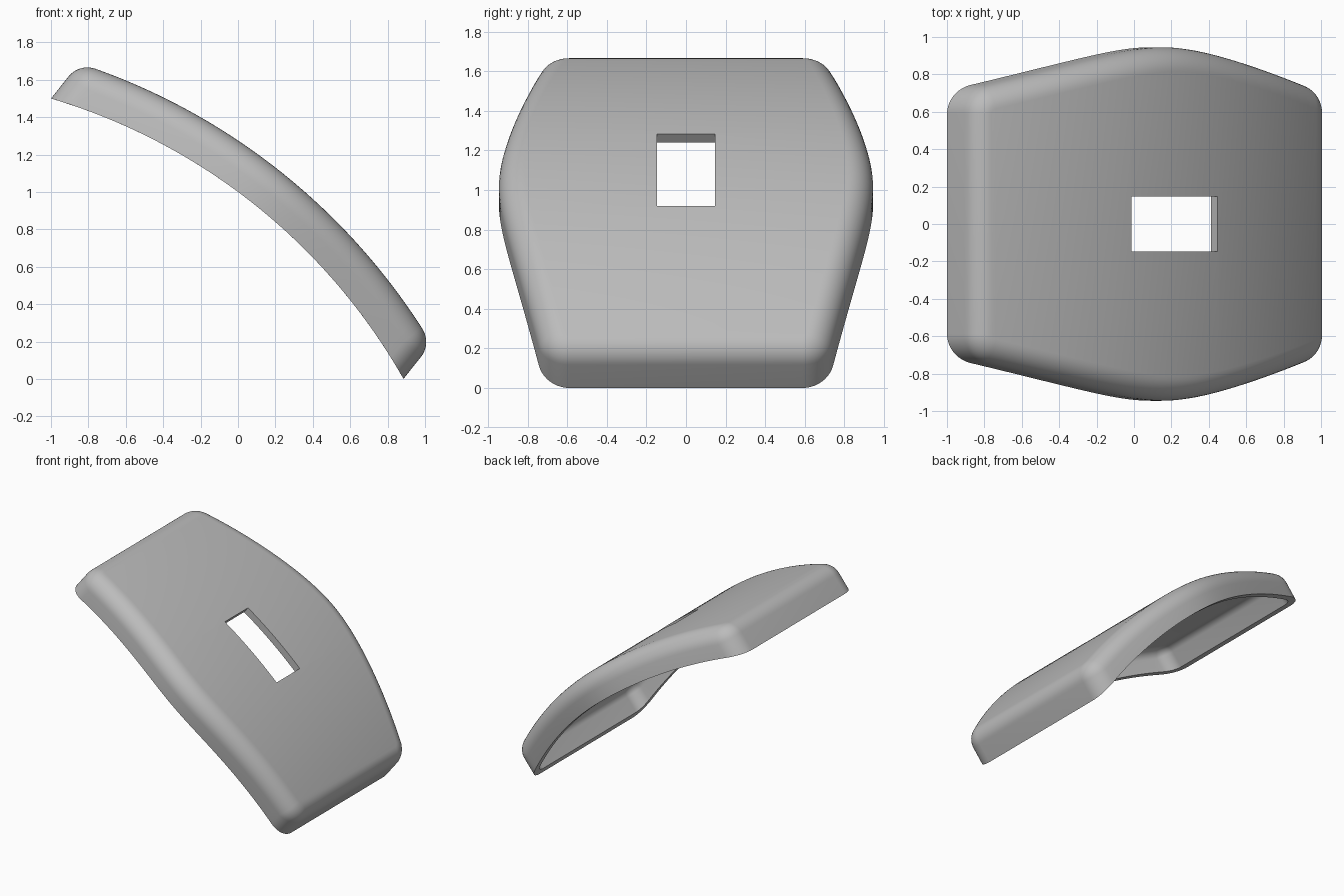
import bpy, bmesh, math
from mathutils import Vector, Matrix

cube = bpy.data.objects.get("Cube")
if cube:
    bpy.data.objects.remove(cube, do_unlink=True)

mat = bpy.data.materials.new("plain_grey")
mat.use_nodes = True
GREY = (0.5, 0.5, 0.5, 1)
mat.diffuse_color = GREY
mat.node_tree.nodes["Principled BSDF"].inputs["Base Color"].default_value = GREY

# Local frame: u along the chord, v across, w out of the curved plate
HALF_LEN = 1.205
R_TOP, R_RIM = 3.45, 3.225
DROP = math.sqrt(R_RIM ** 2 - HALF_LEN ** 2)
CORNER, FILLET, WALL = 0.16, 0.13, 0.056
STEPS = 10
FRAME = Matrix(((0.782, 0, 0.622, -0.0575),
                (0, 1, 0, 0),
                (-0.622, 0, 0.782, 0.75),
                (0, 0, 0, 1)))


def side(u):
    """Half width and outward normal of the bulging side."""
    h = math.hypot(0.25 * u, 0.08)
    return 1.025 - h, Vector((0.0625 * u / h, 1, 0)).normalized()


def arc_height(radius, u):
    return math.sqrt(radius ** 2 - u ** 2) - DROP


def half_outline():
    """(point, normal) pairs from the lower end to the upper end, v > 0."""
    start = HALF_LEN - CORNER
    u = start
    for _ in range(10):
        u = start + CORNER * side(u)[1].x
    v, n = side(u)
    centre = Vector((u, v, 0)) - n * CORNER
    sweep = math.atan2(n.y, n.x)
    corner = []
    for i in range(STEPS):
        a = sweep * i / STEPS
        d = Vector((math.cos(a), math.sin(a), 0))
        corner.append((centre + d * CORNER, d))
    edge = []
    for i in range(49):
        uu = u - 2 * u * i / 48
        vv, nn = side(uu)
        edge.append((Vector((uu, vv, 0)), nn))
    flip = Vector((-1, 1, 1))
    return corner + edge + [(p * flip, d * flip) for p, d in reversed(corner)]


half = half_outline()
across = Vector((1, -1, 1))
outline = half + [(p * across, n * across) for p, n in reversed(half)]
count = len(outline)

bm = bmesh.new()


def skin(inset):
    """Wall, rolled edge and cap, at a given depth inside the outer skin."""
    radius = FILLET - inset
    rings = [[] for _ in range(STEPS + 2)]
    for p, n in outline:
        foot = p - n * inset
        foot.z = arc_height(R_RIM, foot.x)
        rings[0].append(bm.verts.new(foot))
        ball = p - n * FILLET
        ball.z = arc_height(R_TOP - FILLET, ball.x)
        up = Vector((ball.x, 0, ball.z + DROP)).normalized()
        for k in range(STEPS + 1):
            rings[k + 1].append(bm.verts.new(ball + n.slerp(up, k / STEPS) * radius))
    for a, b in zip(rings, rings[1:]):
        bridge(a, b)
    top = rings[-1]
    for j in range(len(half) - 1):
        bm.faces.new((top[j], top[j + 1], top[-2 - j], top[-1 - j]))
    return rings[0]


def bridge(a, b):
    for j in range(count):
        k = (j + 1) % count
        bm.faces.new((a[j], a[k], b[k], b[j]))


# Outer and inner skins joined by the rim
bridge(skin(0), skin(WALL))
bmesh.ops.recalc_face_normals(bm, faces=bm.faces)
mesh = bpy.data.meshes.new("curved_cover")
bm.to_mesh(mesh)
bm.free()
mesh.transform(FRAME)
mesh.materials.append(mat)
cover = bpy.data.objects.new("curved_cover", mesh)
bpy.context.collection.objects.link(cover)

# Rectangular slot through the middle
bpy.ops.mesh.primitive_cube_add(size=1)
cutter = bpy.context.object
cutter.name = "slot_cutter"
cutter.data.transform(FRAME @ Matrix.Translation((-0.005, 0, 0.4))
                      @ Matrix.Diagonal((0.587, 0.294, 0.8, 1)))
cutter.data.materials.append(mat)
cutter.hide_render = True

bpy.ops.object.select_all(action="DESELECT")
cover.select_set(True)
bpy.context.view_layer.objects.active = cover
cut = cover.modifiers.new("slot", "BOOLEAN")
cut.operation = "DIFFERENCE"
cut.solver = "EXACT"
cut.object = cutter
bpy.ops.object.modifier_apply(modifier=cut.name)
bpy.data.objects.remove(cutter, do_unlink=True)
bpy.ops.object.shade_smooth_by_angle(angle=math.radians(30))
